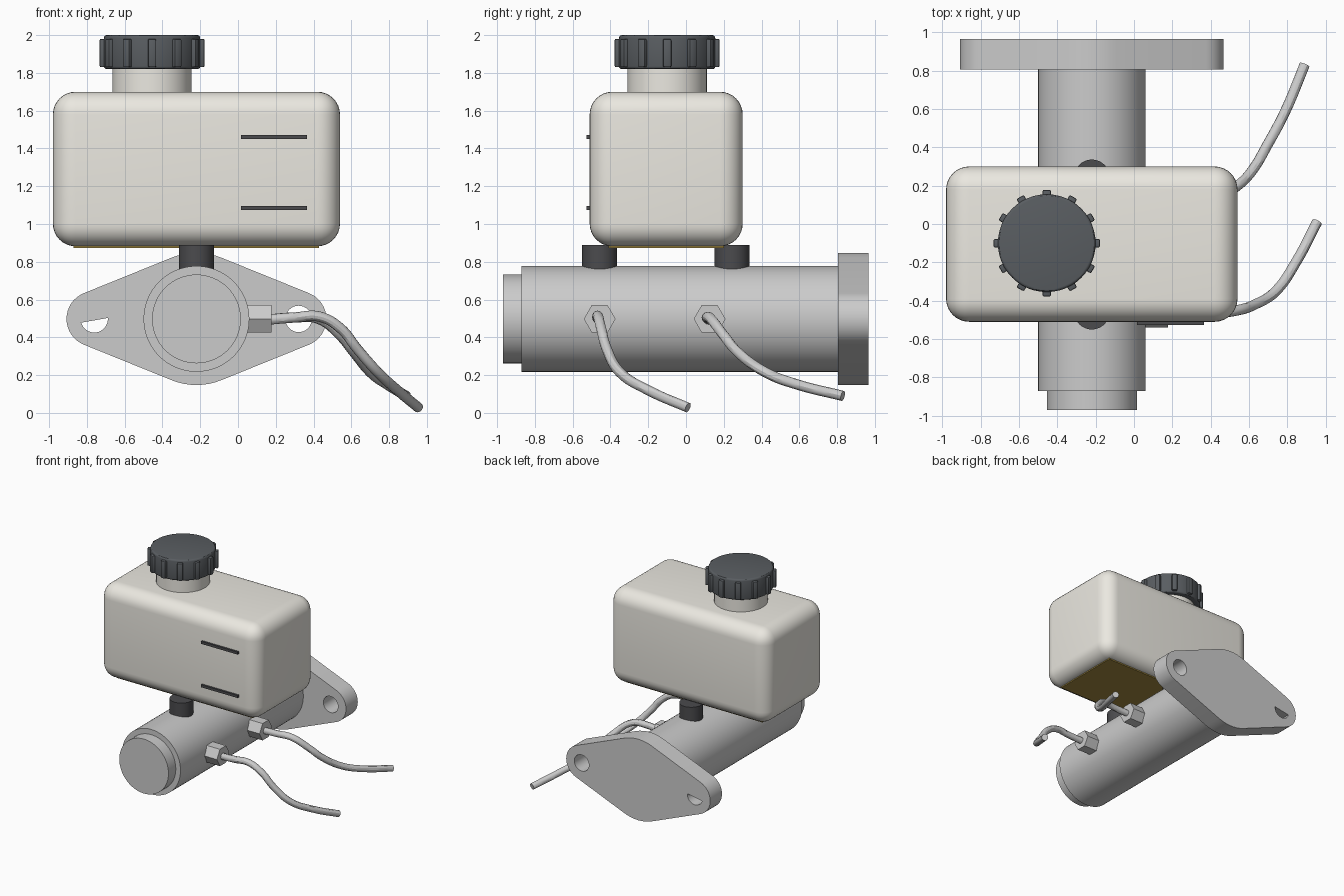
import bpy
from math import sin, cos, pi, asin, radians

if "Cube" in bpy.data.objects:
    bpy.data.objects.remove(bpy.data.objects["Cube"])


def material(name, rgb):
    m = bpy.data.materials.new(name)
    m.diffuse_color = (*rgb, 1)
    m.use_nodes = True
    m.node_tree.nodes["Principled BSDF"].inputs["Base Color"].default_value = m.diffuse_color
    return m


PLASTIC = material("cream plastic", (0.83, 0.81, 0.75))
RUBBER = material("dark rubber", (0.07, 0.07, 0.075))
CAP = material("cap plastic", (0.10, 0.11, 0.12))
FLUID = material("amber fluid", (0.36, 0.25, 0.05))
CX, CZ = -0.22, 0.4975  # bore axis


def finish(name, mat=None, bevel=0, segments=3):
    ob = bpy.context.object
    ob.name = name
    if mat:
        ob.data.materials.append(mat)
    if bevel:
        b = ob.modifiers.new("bevel", "BEVEL")
        b.width, b.segments = bevel, segments
        b.limit_method = "ANGLE"
        bpy.ops.object.modifier_apply(modifier="bevel")
    bpy.ops.object.shade_smooth_by_angle(angle=radians(30))
    return ob


def box(name, lo, hi, mat=None, bevel=0, segments=3):
    bpy.ops.mesh.primitive_cube_add(size=1, location=[(a + b) / 2 for a, b in zip(lo, hi)])
    bpy.context.object.scale = [b - a for a, b in zip(lo, hi)]
    bpy.ops.object.transform_apply(location=False, rotation=False, scale=True)
    return finish(name, mat, bevel, segments)


def cyl(name, r, depth, loc, rot=(0, 0, 0), mat=None, bevel=0, sides=48):
    bpy.ops.mesh.primitive_cylinder_add(vertices=sides, radius=r, depth=depth, location=loc, rotation=rot)
    return finish(name, mat, bevel)


def arc(cx, r, a0, a1, n):
    return [(cx + r * cos(a0 + (a1 - a0) * i / n), r * sin(a0 + (a1 - a0) * i / n)) for i in range(n + 1)]


def select_only(ob):
    bpy.ops.object.select_all(action="DESELECT")
    ob.select_set(True)
    bpy.context.view_layer.objects.active = ob


# reservoir with fluid showing at its underside, and level marks
box("reservoir", (-0.98, -0.51, 0.882), (0.54, 0.30, 1.70), PLASTIC, 0.12, 8)
box("fluid", (-0.87, -0.41, 0.873), (0.43, 0.20, 1.0), FLUID)
for z in (1.085, 1.46):
    box("level_mark", (0.015, -0.527, z - 0.011), (0.365, -0.49, z + 0.011), RUBBER)

# filler neck and ribbed cap
KX, KY = -0.455, -0.10
cyl("filler_neck", 0.21, 0.20, (KX, KY, 1.74), mat=PLASTIC)
cyl("cap", 0.255, 0.18, (KX, KY, 1.91), mat=CAP, bevel=0.015)
for i in range(12):
    a = i * pi / 6
    rib = box("cap_rib", (-0.03, -0.022, -0.075), (0.03, 0.022, 0.075), CAP, 0.008, 2)
    rib.location = (KX + 0.248 * cos(a), KY + 0.248 * sin(a), 1.905)
    rib.rotation_euler = (0, 0, a)

# cylinder body, end plug and rubber ports
along_y = (pi / 2, 0, 0)
cyl("cylinder_body", 0.28, 1.70, (CX, -0.02, CZ), along_y, sides=64)
cyl("end_plug", 0.235, 0.15, (CX, -0.895, CZ), along_y, sides=64)
for y in (-0.457, 0.243):
    cyl("reservoir_port", 0.093, 0.15, (CX, y, 0.815), mat=RUBBER)

# mounting flange: hull of three circles with bolt openings
R, r, d = 0.35, 0.147, 0.541
t = asin((R - r) / d)
outline = (arc(d, r, t - pi / 2, pi / 2 - t, 16)
           + arc(0, R, pi / 2 - t, pi / 2 + t, 8)
           + arc(-d, r, pi / 2 + t, 3 * pi / 2 - t, 16)
           + arc(0, R, 3 * pi / 2 - t, 3 * pi / 2 + t, 8))
hole = arc(d, 0.07, 0, 2 * pi, 32)[:-1]
half_hole = arc(-d, 0.072, radians(196), radians(364), 18)
cu = bpy.data.curves.new("flange", "CURVE")
cu.dimensions, cu.fill_mode, cu.extrude = "2D", "BOTH", 0.08
for pts in (outline, hole, half_hole):
    s = cu.splines.new("POLY")
    s.points.add(len(pts) - 1)
    s.use_cyclic_u = True
    for p, (x, y) in zip(s.points, pts):
        p.co = (x, y, 0, 1)
flange = bpy.data.objects.new("mounting_flange", cu)
bpy.context.collection.objects.link(flange)
flange.location, flange.rotation_euler = (CX, 0.886, CZ), along_y
select_only(flange)
bpy.ops.object.convert(target="MESH")
finish("mounting_flange")

# hex fittings and bent brake lines
paths = (
    [(0.12, -0.457, 0.49), (0.3, -0.47, 0.505), (0.43, -0.465, 0.51), (0.54, -0.45, 0.45),
     (0.63, -0.42, 0.34), (0.74, -0.35, 0.215), (0.85, -0.19, 0.115), (0.955, 0.01, 0.028)],
    [(0.12, 0.125, 0.49), (0.3, 0.11, 0.505), (0.42, 0.13, 0.50), (0.54, 0.20, 0.41),
     (0.61, 0.27, 0.325), (0.70, 0.42, 0.215), (0.79, 0.59, 0.15), (0.89, 0.83, 0.09)])
for path in paths:
    cyl("hex_fitting", 0.084, 0.16, (0.097, path[0][1], CZ), (0, pi / 2, 0), sides=6)
    cu = bpy.data.curves.new("line", "CURVE")
    cu.dimensions, cu.bevel_depth, cu.bevel_resolution = "3D", 0.027, 4
    cu.use_fill_caps, cu.resolution_u = True, 6
    s = cu.splines.new("BEZIER")
    s.bezier_points.add(len(path) - 1)
    for p, co in zip(s.bezier_points, path):
        p.co = co
        p.handle_left_type = p.handle_right_type = "AUTO"
    tube = bpy.data.objects.new("brake_line", cu)
    bpy.context.collection.objects.link(tube)
    select_only(tube)
    bpy.ops.object.convert(target="MESH")
    finish("brake_line")
